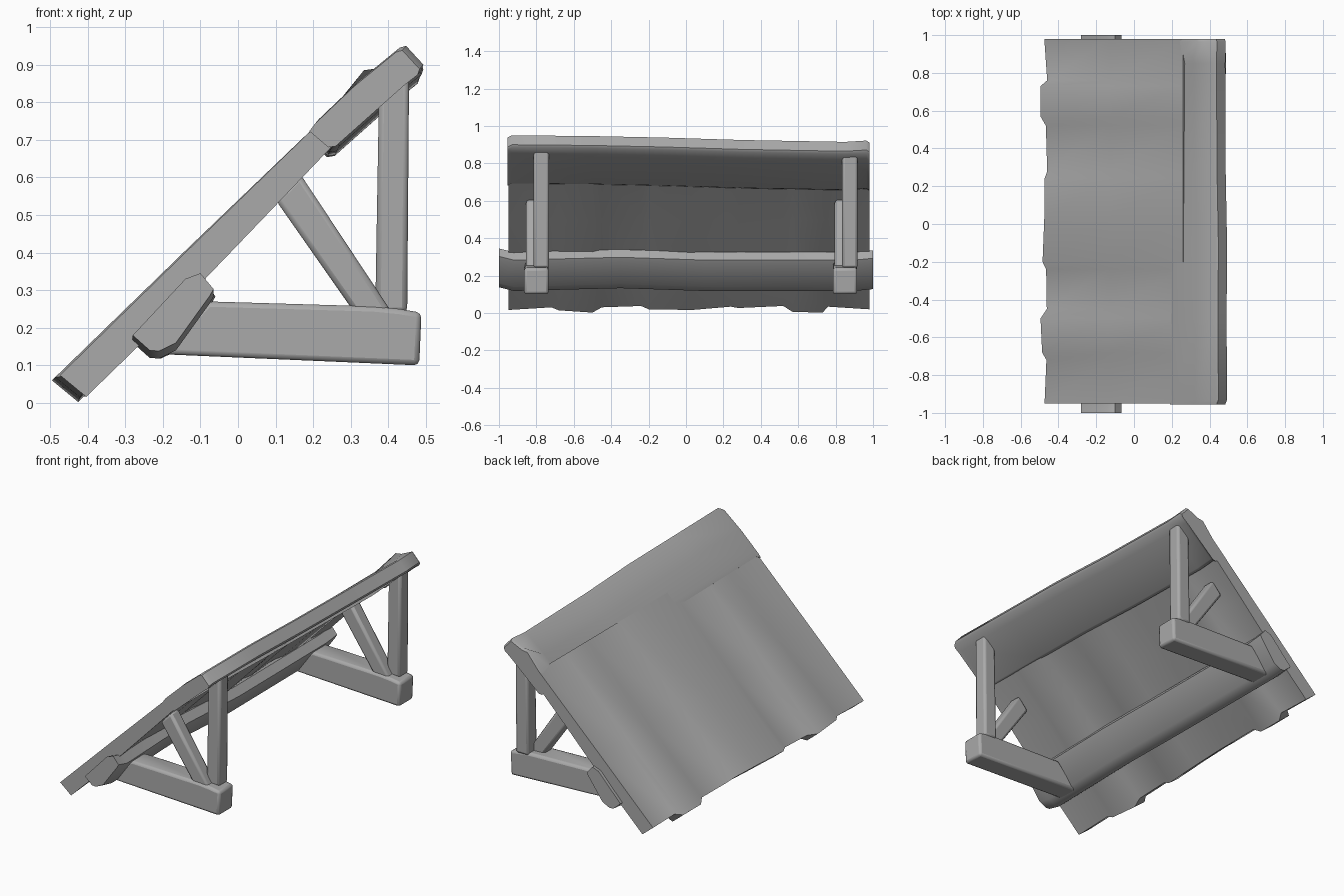
import bpy, bmesh, math
from mathutils import Vector

cube = bpy.data.objects.get("Cube")
if cube:
    bpy.data.objects.remove(cube)

grey = bpy.data.materials.new("plain grey")
grey.use_nodes = True
colour = (0.4, 0.4, 0.4, 1)
grey.diffuse_color = colour
grey.node_tree.nodes["Principled BSDF"].inputs["Base Color"].default_value = colour


def loft(name, sections, angle=40, bevel=0):
    """Join (y, [(x, z), ...]) cross-sections along y and cap both ends."""
    bm = bmesh.new()
    rings = [[bm.verts.new((x, y, z)) for x, z in pts] for y, pts in sections]
    n = len(rings[0])
    for a, b in zip(rings, rings[1:]):
        for i in range(n):
            j = (i + 1) % n
            bm.faces.new((a[i], a[j], b[j], b[i]))
    bm.faces.new(rings[0])
    bm.faces.new(rings[-1])
    bmesh.ops.recalc_face_normals(bm, faces=bm.faces)
    mesh = bpy.data.meshes.new(name)
    bm.to_mesh(mesh)
    bm.free()
    mesh.materials.append(grey)
    ob = bpy.data.objects.new(name, mesh)
    bpy.context.collection.objects.link(ob)
    if bevel:
        mod = ob.modifiers.new("worn edges", 'BEVEL')
        mod.width = bevel
        mod.segments = 2
        mod.limit_method = 'ANGLE'
    bpy.ops.object.select_all(action='DESELECT')
    ob.select_set(True)
    bpy.context.view_layer.objects.active = ob
    bpy.ops.object.shade_smooth_by_angle(angle=math.radians(angle))
    return ob


def moved(pts, dx, dz):
    return [(x + dx, z + dz) for x, z in pts]


# Roof panel: uneven planks along a 44 degree slope
slope = Vector((0.717, 0.697))
normal = Vector((-0.697, 0.717))
eave = Vector((-0.495, 0.06))


def on_slope(s, depth):
    return tuple(eave + slope * s - normal * depth)


# y, eave setback, dip of the top, depth of the underside
planks = [(-0.95, .025, .005, .095), (-0.72, .03, .014, .08), (-0.68, .012, 0, .085),
          (-0.5, 0, 0, .09), (-0.45, .025, .022, .075), (-0.24, .03, .012, .07),
          (-0.2, .015, 0, .08), (0.03, .025, .003, .095), (0.24, .03, 0, .075),
          (0.28, .03, .02, .085), (0.52, .03, .01, .07), (0.57, 0, 0, .085),
          (0.73, 0, 0, .09), (0.76, .03, .02, .075), (0.98, .025, .003, .09)]
panel = []
for y, back, dip, deep in planks:
    panel.append((y, [on_slope(back, dip), on_slope(0.5, dip * 0.7), on_slope(1.05, .004),
                      on_slope(1.05, .07), on_slope(0.7, deep - .012),
                      on_slope(0.35, deep), on_slope(back + .01, deep)]))
loft("roof_panel", panel, 50)

# Ridge beam: thick cap along the top edge, dropping slightly to the back
cap = [(0.2, 0.735), (0.215, 0.755), (0.32, 0.855), (0.43, 0.945), (0.447, 0.95),
       (0.493, 0.9), (0.488, 0.885), (0.45, 0.855), (0.27, 0.695), (0.25, 0.692)]
tail = moved(cap, -.008, -.028)
tail[2] = (0.335, 0.885)
tail[3] = (0.37, 0.89)
loft("ridge_beam", [(-0.955, moved(cap, -.01, -.012)), (-0.93, cap),
                    (-0.5, moved(cap, -.003, -.004)), (-0.12, moved(cap, .0, -.012)),
                    (0.3, moved(cap, -.008, -.025)), (0.85, moved(cap, -.01, -.035)),
                    (0.965, tail), (0.98, moved(tail, -.005, -.01))], 50)

# Purlin: lower beam below the panel
purlin = [(-0.28, 0.16), (-0.235, 0.12), (-0.21, 0.118), (-0.165, 0.14), (-0.075, 0.265),
          (-0.065, 0.283), (-0.1, 0.325), (-0.14, 0.31)]
loft("purlin", [(-1.0, moved(purlin, 0, .02)), (-0.92, purlin), (-0.35, moved(purlin, -.005, .015)),
                (0.1, moved(purlin, .005, .0)), (0.9, purlin), (1.0, moved(purlin, 0, .01))], 50)

# Two triangular brackets
arm = [(-0.21, 0.13), (0.482, 0.1), (0.488, 0.24), (0.43, 0.25), (0.36, 0.257), (-0.08, 0.27)]
post = [(0.365, 0.24), (0.45, 0.24), (0.455, 0.87), (0.375, 0.82)]
brace = [(0.31, 0.24), (0.41, 0.24), (0.165, 0.61), (0.1, 0.54)]
for side, y in (("front", -0.8), ("back", 0.85)):
    for part, pts, lo, hi in (("arm", arm, -.065, .065), ("post", post, -.015, .068),
                              ("brace", brace, -.055, .02)):
        loft(f"{side}_bracket_{part}", [(y + lo, pts), (y + hi, pts)], 50, 0.014)
